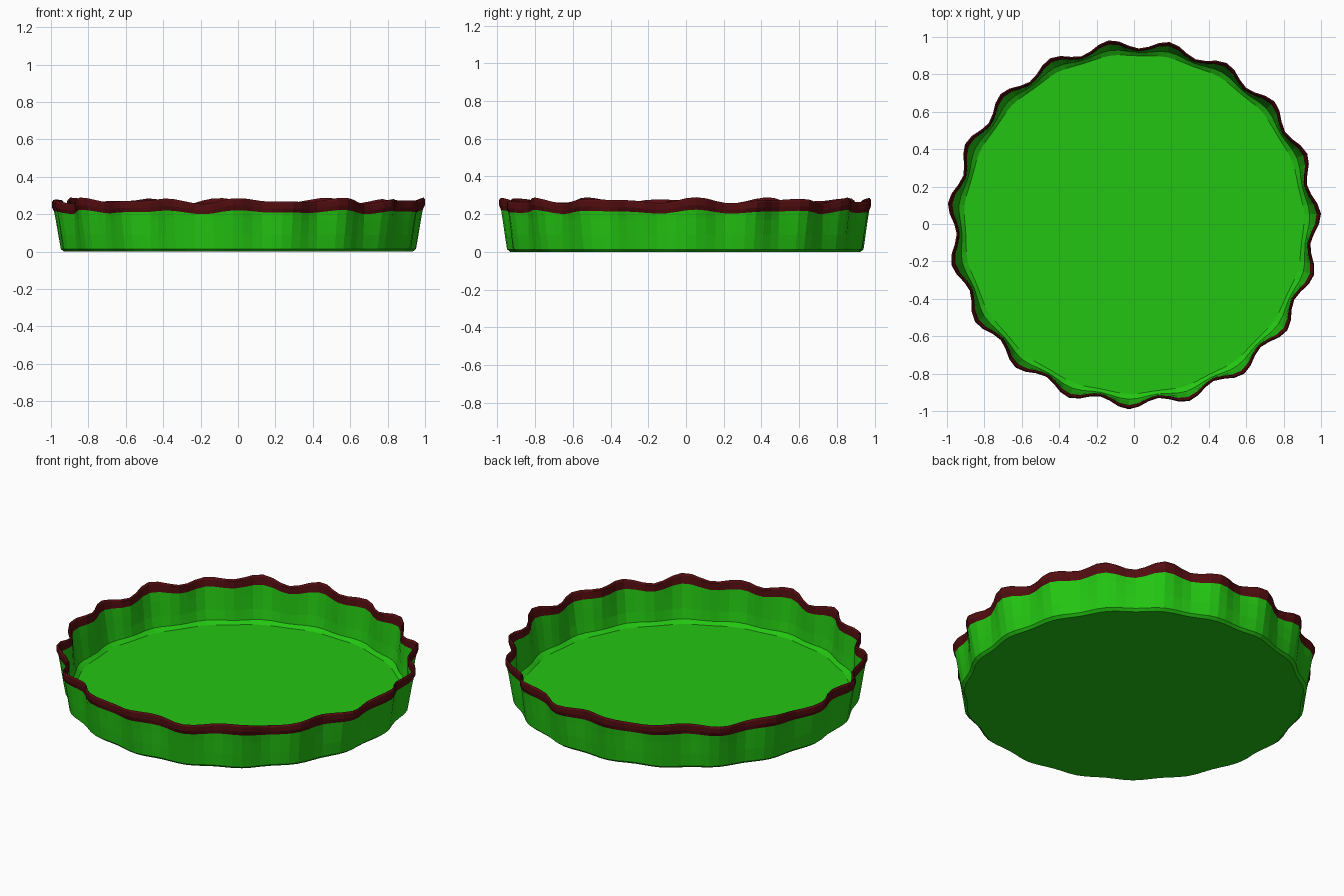
import bpy, bmesh, math

if "Cube" in bpy.data.objects:
    bpy.data.objects.remove(bpy.data.objects["Cube"], do_unlink=True)

LOBES = 19
SEGMENTS = LOBES * 6
PHASE = math.radians(3)


def make_material(name, colour):
    mat = bpy.data.materials.new(name)
    mat.use_nodes = True
    mat.diffuse_color = (*colour, 1)
    mat.node_tree.nodes["Principled BSDF"].inputs["Base Color"].default_value = (*colour, 1)
    return mat


def add_ring(bm, radius, ruffle, height, lift):
    """One ruffled ring: ruffle waves the radius, lift waves the height."""
    verts = []
    for i in range(SEGMENTS):
        a = math.tau * i / SEGMENTS
        lobe = math.cos(LOBES * (a - PHASE))
        uneven = math.cos(12 * (a - PHASE))
        r = radius + ruffle * (lobe + 0.2 * math.cos(2 * a))
        z = height + lift * (0.4 * lobe + 0.6 * uneven)
        verts.append(bm.verts.new((r * math.cos(a), r * math.sin(a), z)))
    return verts


def loft(name, profile, mat, capped=False):
    bm = bmesh.new()
    rings = [add_ring(bm, *row) for row in profile]
    for low, high in zip(rings, rings[1:]):
        for i in range(SEGMENTS):
            j = (i + 1) % SEGMENTS
            bm.faces.new((low[i], low[j], high[j], high[i]))
    if capped:
        bm.faces.new(rings[0][::-1])
        bm.faces.new(rings[-1])
    mesh = bpy.data.meshes.new(name)
    bm.to_mesh(mesh)
    bm.free()
    mesh.materials.append(mat)
    obj = bpy.data.objects.new(name, mesh)
    bpy.context.collection.objects.link(obj)
    return obj


green = make_material("leaf green", (0.017, 0.56, 0.006))
red = make_material("dark red", (0.085, 0.004, 0.005))

# Edges shared by the wall and the rim: radius, ruffle, height, lift
outer_edge = (0.963, 0.022, 0.212, 0.012)
inner_edge = (0.951, 0.022, 0.22, 0.012)

# Leaf: underside, flared outer wall, inner wall, fillet and floor
loft("leaf_pad", [
    (0.925, 0.008, 0.0, 0),
    (0.941, 0.010, 0.014, 0),
    (0.950, 0.014, 0.09, 0.002),
    (0.958, 0.019, 0.17, 0.008),
    outer_edge,
    inner_edge,
    (0.946, 0.019, 0.17, 0.008),
    (0.938, 0.014, 0.09, 0.002),
    (0.929, 0.010, 0.032, 0),
    (0.905, 0.005, 0.014, 0),
], green, capped=True)

# Ruffled coloured lip on top of the wall
loft("leaf_rim", [
    outer_edge,
    (0.970, 0.026, 0.235, 0.015),
    (0.970, 0.026, 0.262, 0.018),
    (0.963, 0.026, 0.272, 0.018),
    (0.955, 0.026, 0.262, 0.018),
    inner_edge,
], red)
